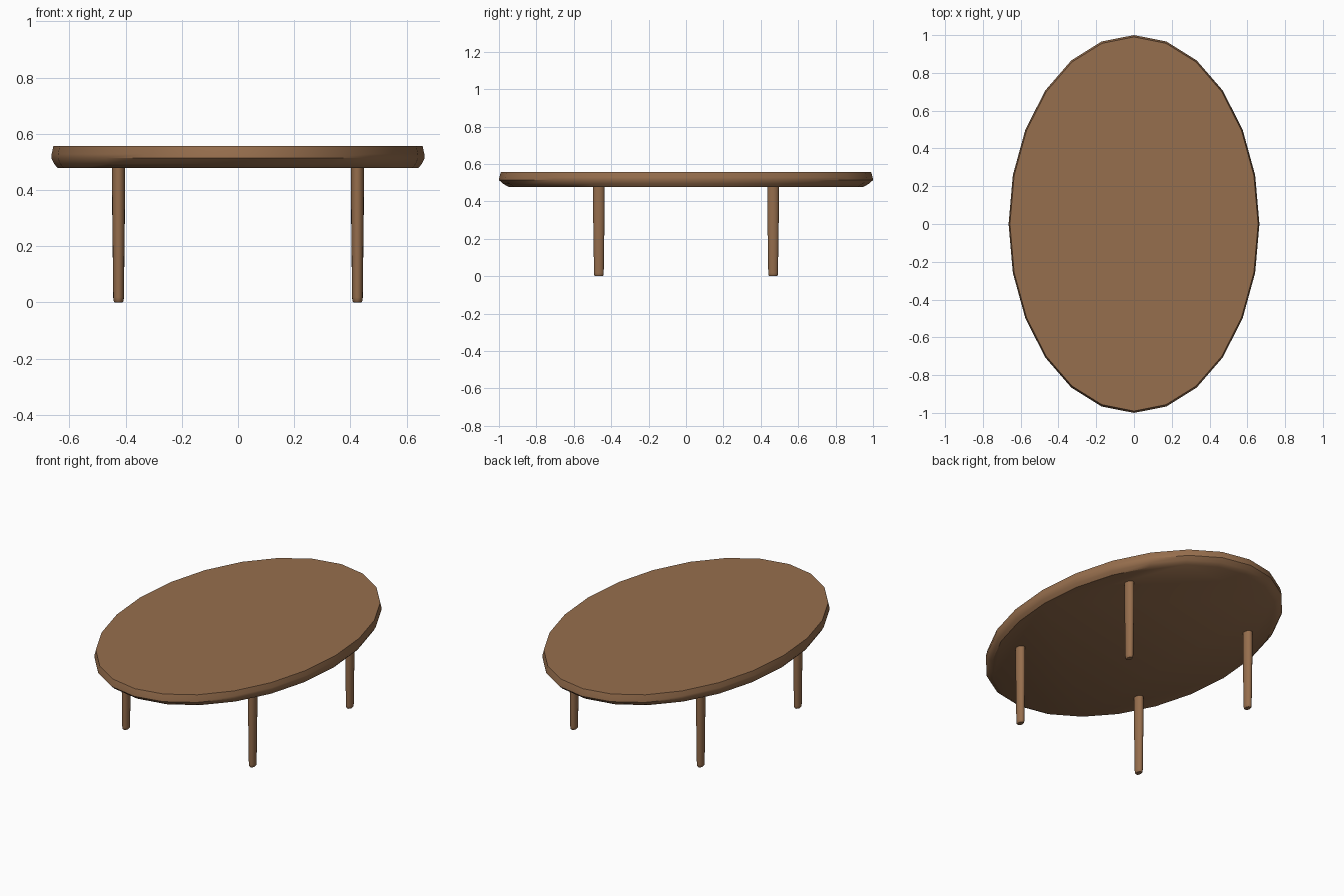
import bpy, bmesh, math

cube = bpy.data.objects.get("Cube")
if cube:
    bpy.data.objects.remove(cube, do_unlink=True)

# One wood colour for every part
wood = bpy.data.materials.new("brown_wood")
wood.use_nodes = True
wood.diffuse_color = (0.305, 0.156, 0.074, 1)
shader = wood.node_tree.nodes["Principled BSDF"]
shader.inputs["Base Color"].default_value = wood.diffuse_color
shader.inputs["Roughness"].default_value = 0.6


def lathe(name, rings, sides, centre=(0, 0)):
    """Stack elliptical rings (x radius, y radius, z), bottom to top, and cap both ends."""
    bm = bmesh.new()
    loops = []
    for rx, ry, z in rings:
        angles = [math.tau * i / sides for i in range(sides)]
        loops.append([bm.verts.new((rx * math.cos(a), ry * math.sin(a), z)) for a in angles])
    for low, high in zip(loops, loops[1:]):
        for i in range(sides):
            j = (i + 1) % sides
            bm.faces.new((low[i], low[j], high[j], high[i]))
    bm.faces.new(loops[0][::-1])
    bm.faces.new(loops[-1])
    mesh = bpy.data.meshes.new(name)
    bm.to_mesh(mesh)
    bm.free()
    mesh.materials.append(wood)
    obj = bpy.data.objects.new(name, mesh)
    obj.location = (*centre, 0)
    bpy.context.collection.objects.link(obj)
    bpy.ops.object.select_all(action="DESELECT")
    obj.select_set(True)
    bpy.context.view_layer.objects.active = obj
    bpy.ops.object.shade_smooth_by_angle(angle=math.radians(40))
    return obj


# Oval top with an undercut edge
lathe("table_top", [
    (0.642, 0.950, 0.478),
    (0.655, 0.978, 0.494),
    (0.664, 1.000, 0.514),
    (0.663, 0.998, 0.528),
    (0.657, 0.990, 0.556),
], 24)

# Four tapered legs with rounded feet
leg_rings = [
    (0.014, 0.020, 0.0),
    (0.018, 0.025, 0.006),
    (0.019, 0.026, 0.018),
    (0.023, 0.031, 0.36),
    (0.0235, 0.031, 0.485),
]
for end, sy in (("front", -1), ("back", 1)):
    for side, sx in (("right", -1), ("left", 1)):
        lathe(f"{end}_{side}_leg", leg_rings, 16, (sx * 0.425, sy * 0.466))
